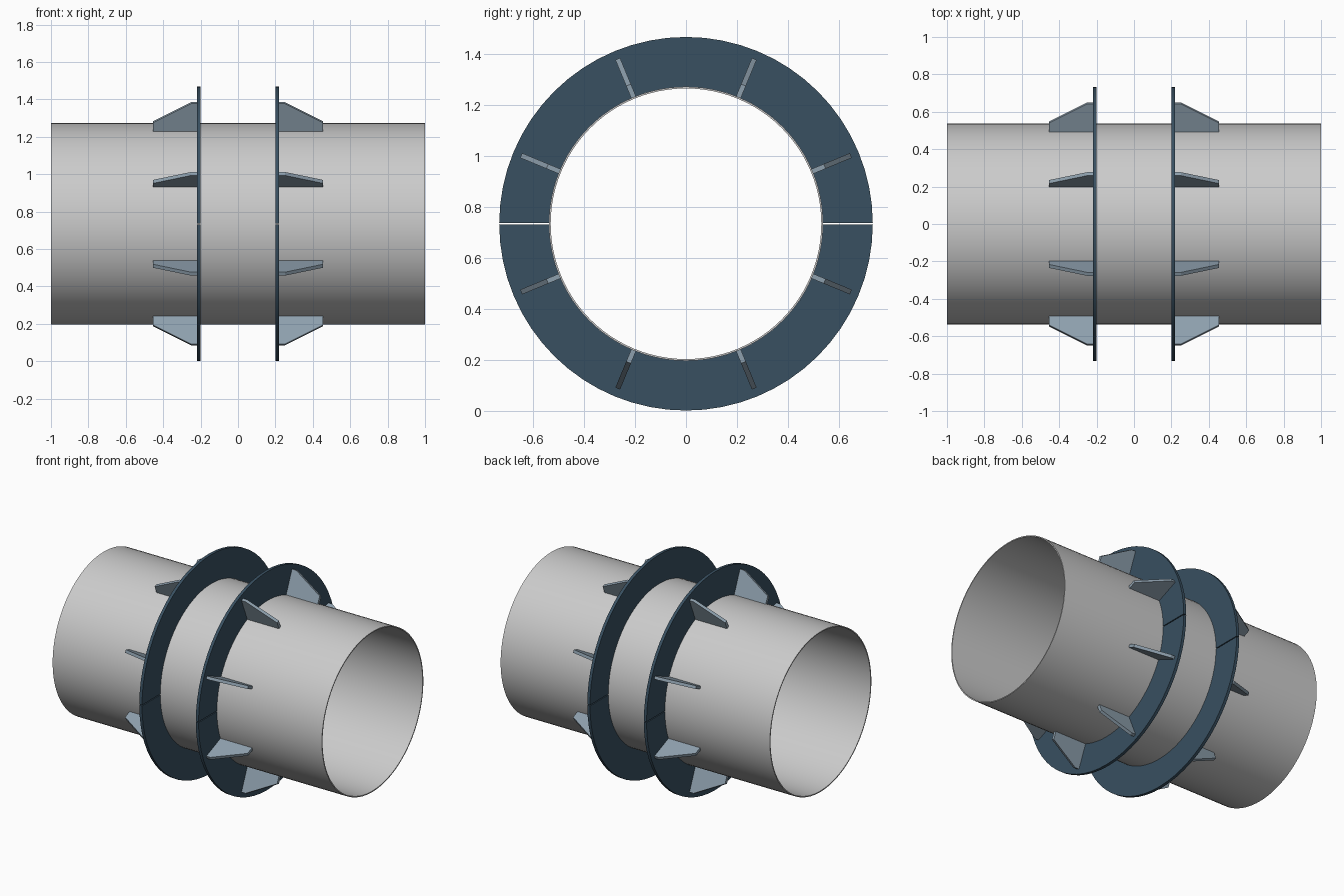
import bpy, bmesh
from math import sin, cos, pi, radians, asin
from mathutils import Matrix

if "Cube" in bpy.data.objects:
    bpy.data.objects.remove(bpy.data.objects["Cube"])

CZ = 0.735            # axis height
PIPE_R, BORE_R = 0.538, 0.531
FLANGE_R = 0.733


def material(name, rgb):
    m = bpy.data.materials.new(name)
    m.diffuse_color = (*rgb, 1)
    m.use_nodes = True
    m.node_tree.nodes["Principled BSDF"].inputs["Base Color"].default_value = m.diffuse_color
    return m


def finish(name, bm, mat=None, smooth=True):
    bmesh.ops.recalc_face_normals(bm, faces=bm.faces)
    me = bpy.data.meshes.new(name)
    bm.to_mesh(me)
    bm.free()
    ob = bpy.data.objects.new(name, me)
    bpy.context.collection.objects.link(ob)
    ob.location.z = CZ
    if mat:
        me.materials.append(mat)
    if smooth:
        bpy.ops.object.select_all(action='DESELECT')
        ob.select_set(True)
        bpy.context.view_layer.objects.active = ob
        bpy.ops.object.shade_smooth_by_angle(angle=radians(30))
    return ob


def ring(name, x0, x1, r_in, r_out, segs, gap=None, start=0, mat=None):
    """Rectangular section swept about x; a gap makes it a half ring."""
    bm = bmesh.new()
    closed = gap is None
    loops = []
    for i in range(segs if closed else segs + 1):
        loop = []
        for x, r in ((x0, r_in), (x1, r_in), (x1, r_out), (x0, r_out)):
            if closed:
                a = 2 * pi * i / segs
            else:
                e = asin(gap / 2 / r)
                a = start + e + (pi - 2 * e) * i / segs
            loop.append(bm.verts.new((x, r * cos(a), r * sin(a))))
        loops.append(loop)
    pairs = list(zip(loops, loops[1:]))
    if closed:
        pairs.append((loops[-1], loops[0]))
    else:
        bm.faces.new(loops[0])
        bm.faces.new(loops[-1])
    for a, b in pairs:
        for k in range(4):
            j = (k + 1) % 4
            bm.faces.new((a[k], a[j], b[j], b[k]))
    return finish(name, bm, mat)


def gusset(name, side, angle, mat):
    """Tapered plate standing on the pipe against the flange."""
    profile = [(0.22, 0.535), (0.455, 0.535), (0.455, 0.589),
               (0.25, 0.70), (0.22, 0.70)]
    bm = bmesh.new()
    t = 0.01
    a, b = ([bm.verts.new((side * x, y, r)) for x, r in profile] for y in (-t, t))
    bm.faces.new(a)
    bm.faces.new(b)
    for k in range(5):
        j = (k + 1) % 5
        bm.faces.new((a[k], a[j], b[j], b[k]))
    bm.transform(Matrix.Rotation(angle, 4, 'X'))
    return finish(name, bm, mat, smooth=False)


flange_blue = material("flange_blue", (0.04, 0.08, 0.12))
gusset_blue = material("gusset_blue_grey", (0.27, 0.35, 0.42))

# Open-ended pipe
ring("pipe", -1, 1, BORE_R, PIPE_R, 96)

# Split flanges and their stiffening gussets, mirrored in x
for side, label in ((-1, "left"), (1, "right")):
    for start, half in ((0, "upper"), (pi, "lower")):
        ring(f"{label}_{half}_flange", side * 0.2, side * 0.22,
             PIPE_R, FLANGE_R, 32, 0.006, start, flange_blue)
    for i in range(8):
        gusset(f"{label}_gusset_{i + 1}", side, radians(22.5 + 45 * i), gusset_blue)
